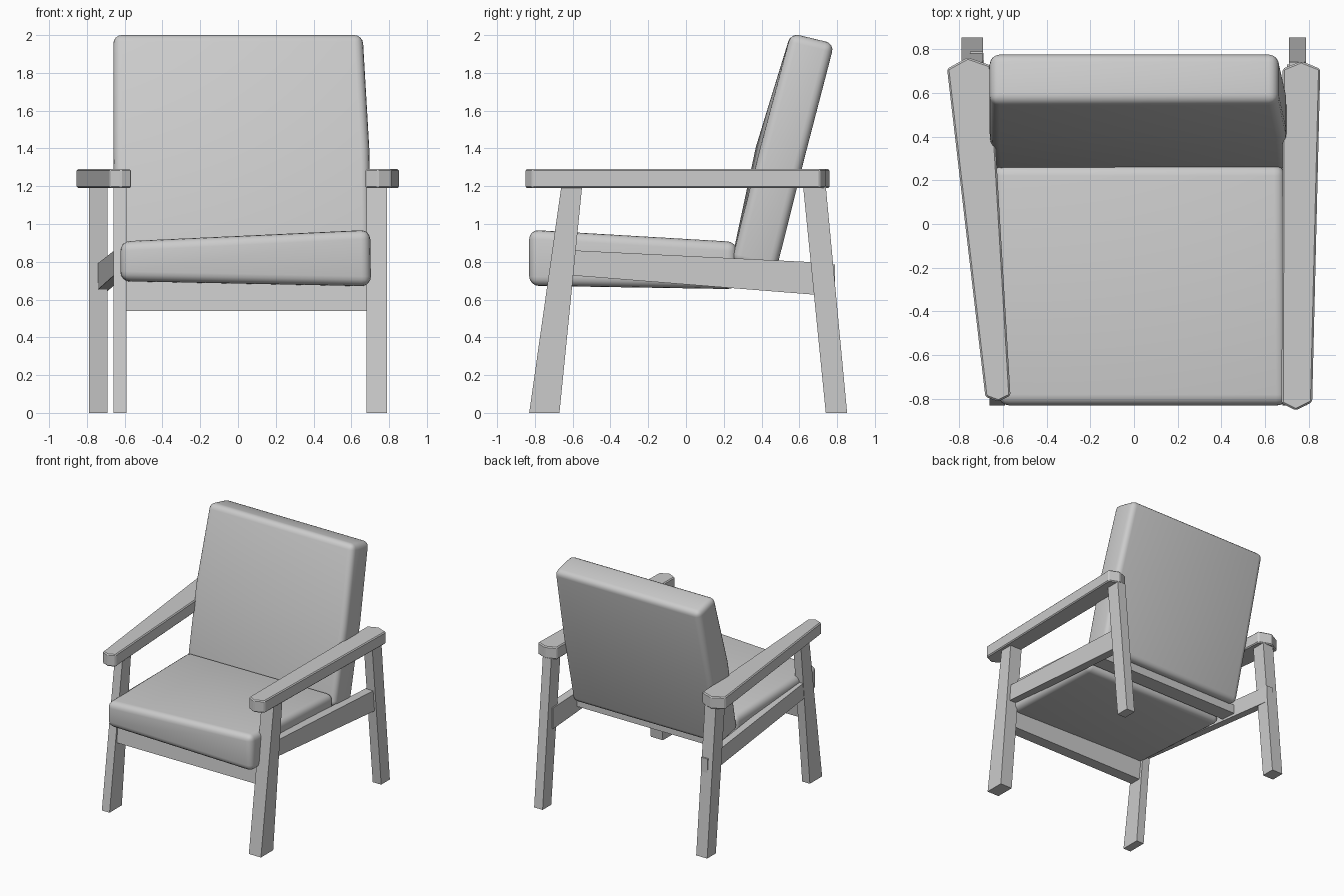
import bpy, bmesh, math

if "Cube" in bpy.data.objects:
    bpy.data.objects.remove(bpy.data.objects["Cube"])


def loft(name, sections, bevel=0.0, segments=1, smooth=False):
    """Solid through equal-sized rings of points, with optional bevelled edges."""
    bm = bmesh.new()
    rings = [[bm.verts.new(p) for p in s] for s in sections]
    n = len(rings[0])
    bm.faces.new(rings[0])
    bm.faces.new(rings[-1])
    for a, b in zip(rings, rings[1:]):
        for i in range(n):
            j = (i + 1) % n
            bm.faces.new((a[i], a[j], b[j], b[i]))
    bmesh.ops.recalc_face_normals(bm, faces=bm.faces)
    if bevel:
        edges = [e for e in bm.edges if e.calc_face_angle(0) > math.radians(25)]
        bmesh.ops.bevel(bm, geom=edges, offset=bevel, segments=segments,
                        profile=0.5, affect='EDGES', clamp_overlap=True)
    me = bpy.data.meshes.new(name)
    bm.to_mesh(me)
    bm.free()
    ob = bpy.data.objects.new(name, me)
    bpy.context.collection.objects.link(ob)
    if smooth:
        me.polygons.foreach_set("use_smooth", [True] * len(me.polygons))
        me.set_sharp_from_angle(angle=math.radians(40))
    return ob


def flat(x0, x1, y0, y1, z):
    """Horizontal rectangle."""
    return [(x0, y0, z), (x1, y0, z), (x1, y1, z), (x0, y1, z)]


def upright(x0, x1, z0, z1, y):
    """Rectangle facing the front."""
    return [(x0, y, z0), (x1, y, z0), (x1, y, z1), (x0, y, z1)]


def armrest(name, outline):
    loft(name, [[(x, y, z) for x, y in outline] for z in (1.19, 1.29)], 0.008)


# Slanted legs
for side, x0, x1 in (("left", -0.66, -0.59), ("right", 0.68, 0.79)):
    loft("front_leg_" + side, [flat(x0, x1, -0.83, -0.67, 0),
                               flat(x0, x1, -0.66, -0.55, 1.2)])
for side, x0, x1 in (("left", -0.79, -0.69), ("right", 0.71, 0.787)):
    loft("rear_leg_" + side, [flat(x0, x1, 0.74, 0.853, 0),
                              flat(x0, x1, 0.62, 0.74, 1.2)])

# Armrests with pointed ends
armrest("armrest_left", [(-0.68, -0.79), (-0.62, -0.812), (-0.565, -0.785),
                         (-0.655, 0.725), (-0.76, 0.762), (-0.855, 0.71)])
armrest("armrest_right", [(0.675, -0.82), (0.74, -0.852), (0.815, -0.815),
                          (0.852, 0.71), (0.765, 0.745), (0.68, 0.71)])

# Side rails, sloping down to the rear
loft("side_rail_left", [upright(-0.655, -0.595, 0.73, 0.86, -0.62),
                        upright(-0.75, -0.69, 0.645, 0.785, 0.79)])
loft("side_rail_right", [upright(0.69, 0.76, 0.73, 0.862, -0.63),
                         upright(0.70, 0.77, 0.622, 0.795, 0.73)])

# Cross rails
loft("front_rail", [flat(-0.61, 0.70, -0.735, -0.64, 0.54),
                    flat(-0.61, 0.70, -0.72, -0.62, 0.70)])
loft("rear_rail", [flat(-0.69, 0.71, 0.29, 0.42, 0.69),
                   flat(-0.69, 0.71, 0.29, 0.42, 0.765)])

# Seat cushion, slightly twisted
loft("seat_cushion", [
    [(-0.62, -0.83, 0.70), (0.705, -0.83, 0.672),
     (0.70, -0.83, 0.972), (-0.62, -0.83, 0.908)],
    [(-0.645, 0.27, 0.66), (0.69, 0.27, 0.655),
     (0.69, 0.27, 0.905), (-0.645, 0.27, 0.90)]], 0.05, 4, True)

# Back cushion, leaning to the rear
loft("back_cushion", [
    [(-0.65, 0.24, 0.80), (0.705, 0.24, 0.80),
     (0.705, 0.475, 0.745), (-0.65, 0.475, 0.745)],
    [(-0.66, 0.37, 1.41), (0.695, 0.395, 1.41),
     (0.695, 0.63, 1.36), (-0.66, 0.63, 1.36)],
    [(-0.66, 0.555, 2.01), (0.66, 0.555, 2.01),
     (0.66, 0.785, 1.955), (-0.66, 0.785, 1.955)]], 0.045, 4, True)
